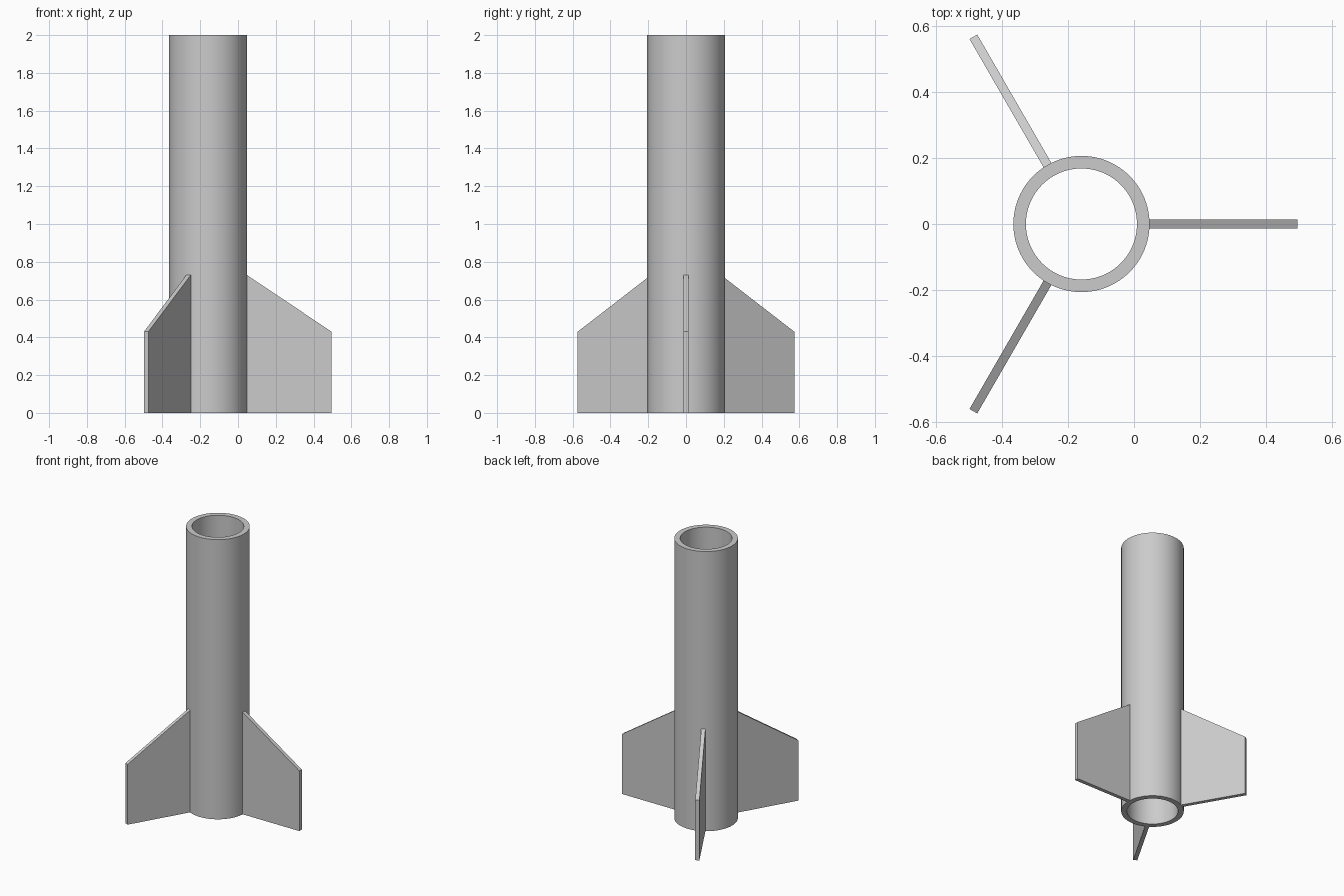
import bpy, bmesh
from math import cos, sin, tau

if "Cube" in bpy.data.objects:
    bpy.data.objects.remove(bpy.data.objects["Cube"])

AXIS_X = -0.159      # tube axis, offset so the whole model is centred
OUTER, INNER, HEIGHT = 0.206, 0.168, 2.0
FIN_REACH, FIN_THICK = 0.654, 0.027
SIDES = 96

grey = bpy.data.materials.new("plain grey")
grey.use_nodes = True
colour = (0.6, 0.6, 0.6, 1)
grey.diffuse_color = colour
grey.node_tree.nodes["Principled BSDF"].inputs["Base Color"].default_value = colour


def make_object(name, bm):
    bmesh.ops.recalc_face_normals(bm, faces=bm.faces)
    mesh = bpy.data.meshes.new(name)
    bm.to_mesh(mesh)
    bm.free()
    mesh.materials.append(grey)
    obj = bpy.data.objects.new(name, mesh)
    obj.location.x = AXIS_X
    bpy.context.collection.objects.link(obj)
    return obj


# Hollow body tube, a rectangular wall section swept around the axis
bm = bmesh.new()
section = [(OUTER, 0), (OUTER, HEIGHT), (INNER, HEIGHT), (INNER, 0)]
rings = [[bm.verts.new((r * cos(tau * i / SIDES), r * sin(tau * i / SIDES), z))
          for i in range(SIDES)] for r, z in section]
for k, ring in enumerate(rings):
    after = rings[(k + 1) % len(rings)]
    for i in range(SIDES):
        j = (i + 1) % SIDES
        bm.faces.new((ring[i], ring[j], after[j], after[i]))
tube = make_object("body_tube", bm)
bpy.ops.object.select_all(action="DESELECT")
tube.select_set(True)
bpy.context.view_layer.objects.active = tube
bpy.ops.object.shade_smooth_by_angle()

# Three flat fins, rooted just inside the tube wall
profile = [(0.2, 0), (FIN_REACH, 0), (FIN_REACH, 0.43), (OUTER, 0.73), (0.2, 0.734)]
for n, name in enumerate(("left_fin", "back_right_fin", "front_right_fin")):
    bm = bmesh.new()
    face = bm.faces.new([bm.verts.new((x, -FIN_THICK / 2, z)) for x, z in profile])
    extruded = bmesh.ops.extrude_face_region(bm, geom=[face])["geom"]
    far_side = [g for g in extruded if isinstance(g, bmesh.types.BMVert)]
    bmesh.ops.translate(bm, verts=far_side, vec=(0, FIN_THICK, 0))
    fin = make_object(name, bm)
    fin.rotation_euler.z = tau * n / 3
